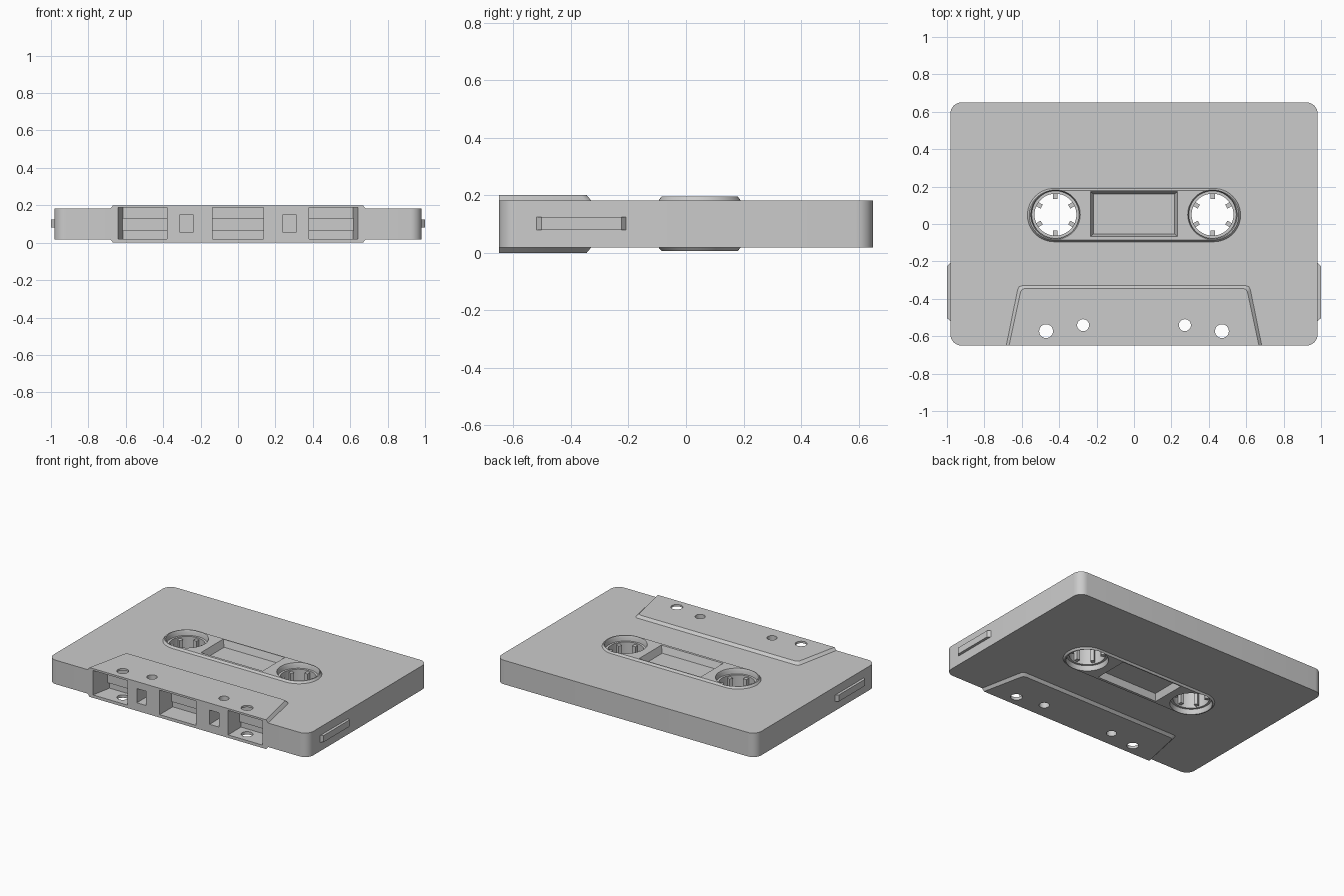
import bpy, bmesh
from math import sin, cos, pi, radians

if "Cube" in bpy.data.objects:
    bpy.data.objects.remove(bpy.data.objects["Cube"])

REEL_X, REEL_Y = 0.42, 0.05


def loft(name, sections):
    """Solid through stacked (z, outline) sections with equal point counts."""
    bm = bmesh.new()
    rings = [[bm.verts.new((x, y, z)) for x, y in pts] for z, pts in sections]
    n = len(rings[0])
    for a, b in zip(rings, rings[1:]):
        for i in range(n):
            j = (i + 1) % n
            bm.faces.new((a[i], a[j], b[j], b[i]))
    bm.faces.new(rings[0][::-1])
    bm.faces.new(rings[-1])
    bmesh.ops.recalc_face_normals(bm, faces=bm.faces)
    me = bpy.data.meshes.new(name)
    bm.to_mesh(me)
    bm.free()
    ob = bpy.data.objects.new(name, me)
    bpy.context.collection.objects.link(ob)
    return ob


def circle(cx, cy, r, n=48):
    return [(cx + r * cos(2 * pi * i / n), cy + r * sin(2 * pi * i / n)) for i in range(n)]


def rect(x0, x1, y0, y1):
    return [(x0, y0), (x1, y0), (x1, y1), (x0, y1)]


def rounded(hx, y0, y1, r, n=8):
    pts = []
    for cx, cy, a0 in ((hx - r, y1 - r, 0), (-hx + r, y1 - r, 90),
                       (-hx + r, y0 + r, 180), (hx - r, y0 + r, 270)):
        for i in range(n + 1):
            a = radians(a0 + 90 * i / n)
            pts.append((cx + r * cos(a), cy + r * sin(a)))
    return pts


def trapezoid(inset):
    f, b, y = 0.683 - inset, 0.618 - inset, -0.33 - inset
    return [(-f, -0.65), (f, -0.65), (b + 0.004, y - 0.02), (b - 0.004, y - 0.005),
            (b - 0.02, y), (-b + 0.02, y), (-b + 0.004, y - 0.005), (-b - 0.004, y - 0.02)]


def boolean(target, other, op):
    other.hide_render = True
    m = target.modifiers.new(op.lower(), 'BOOLEAN')
    m.operation, m.solver, m.object = op, 'EXACT', other
    bpy.context.view_layer.objects.active = target
    bpy.ops.object.modifier_apply(modifier=m.name)
    bpy.data.objects.remove(other)


def smooth(ob):
    bpy.ops.object.select_all(action='DESELECT')
    ob.select_set(True)
    bpy.context.view_layer.objects.active = ob
    bpy.ops.object.shade_smooth_by_angle(angle=radians(30))


# Shell: rounded slab with raised head section and raised reel section
outline = rounded(0.982, -0.65, 0.65, 0.06)
shell = loft("shell", [(0.018, outline), (0.182, outline)])
head = loft("head_section", [(0, trapezoid(0.015)), (0.018, trapezoid(0)),
                             (0.182, trapezoid(0)), (0.2, trapezoid(0.015))])
reel = loft("reel_section", [(z, rounded(0.57 - i, -0.095 + i, 0.19 - i, 0.1425 - i, 16))
                             for z, i in ((0.006, 0.01), (0.018, 0), (0.182, 0), (0.196, 0.01))])
boolean(shell, head, 'UNION')
boolean(shell, reel, 'UNION')

# Window recesses, top and bottom
for z_out, z_in in ((0.22, 0.15), (-0.02, 0.05)):
    cut = loft("window_cut", [(z_out, rect(-0.242, 0.242, -0.075, 0.181)),
                              (z_in, rect(-0.217, 0.217, -0.053, 0.16))])
    boolean(shell, cut, 'DIFFERENCE')

# Centre opening along the front edge
center = rect(-0.137, 0.137, -0.72, -0.51)
boolean(shell, loft("center_cut", [(0.02, center), (0.187, center)]), 'DIFFERENCE')

for s in (-1, 1):
    # Reel holes with a bevelled lip
    c = [(z, circle(s * REEL_X, REEL_Y, r)) for z, r in
         ((-0.01, 0.138), (0.02, 0.127), (0.18, 0.127), (0.21, 0.138))]
    boolean(shell, loft("reel_cut", c), 'DIFFERENCE')
    # Outer openings and small guide pockets in the front edge
    p = [(s * 0.655, -0.72), (s * 0.615, -0.51), (s * 0.38, -0.51), (s * 0.38, -0.72)]
    boolean(shell, loft("opening_cut", [(0.02, p), (0.187, p)]), 'DIFFERENCE')
    p = rect(s * 0.275 - 0.035, s * 0.275 + 0.035, -0.72, -0.5)
    boolean(shell, loft("pocket_cut", [(0.055, p), (0.152, p)]), 'DIFFERENCE')
    # Locating holes through the head section
    for x, y, r in ((0.47, -0.573, 0.037), (0.272, -0.541, 0.032)):
        p = circle(s * x, y, r, 32)
        boolean(shell, loft("hole_cut", [(-0.05, p), (0.25, p)]), 'DIFFERENCE')
smooth(shell)

# Tape visible at the back of each front opening
for i, (x0, x1) in enumerate(((-0.62, -0.37), (-0.14, 0.14), (0.37, 0.62))):
    p = rect(x0, x1, -0.525, -0.5)
    loft(f"tape_{i + 1}", [(0.062, p), (0.132, p)])

for s, side in ((-1, "left"), (1, "right")):
    # Side grip tabs with sloped ends
    p = [(s * 0.97, -0.53), (s * 1.0, -0.503), (s * 1.0, -0.225), (s * 0.97, -0.198)]
    loft(side + "_tab", [(0.08, p), (0.125, p)])
    # Reel hubs: ring with six inward teeth
    hub = loft(side + "_hub", [(z, circle(s * REEL_X, REEL_Y, 0.132)) for z in (0.04, 0.16)])
    p = circle(s * REEL_X, REEL_Y, 0.112)
    boolean(hub, loft("hub_cut", [(0, p), (0.2, p)]), 'DIFFERENCE')
    smooth(hub)
    for k in range(6):
        a = pi / 2 + k * pi / 3
        p = [(s * REEL_X + u * cos(a) - v * sin(a), REEL_Y + u * sin(a) + v * cos(a))
             for u, v in ((0.085, -0.012), (0.118, -0.012), (0.118, 0.012), (0.085, 0.012))]
        loft(f"{side}_hub_tooth_{k + 1}", [(0.05, p), (0.15, p)])
